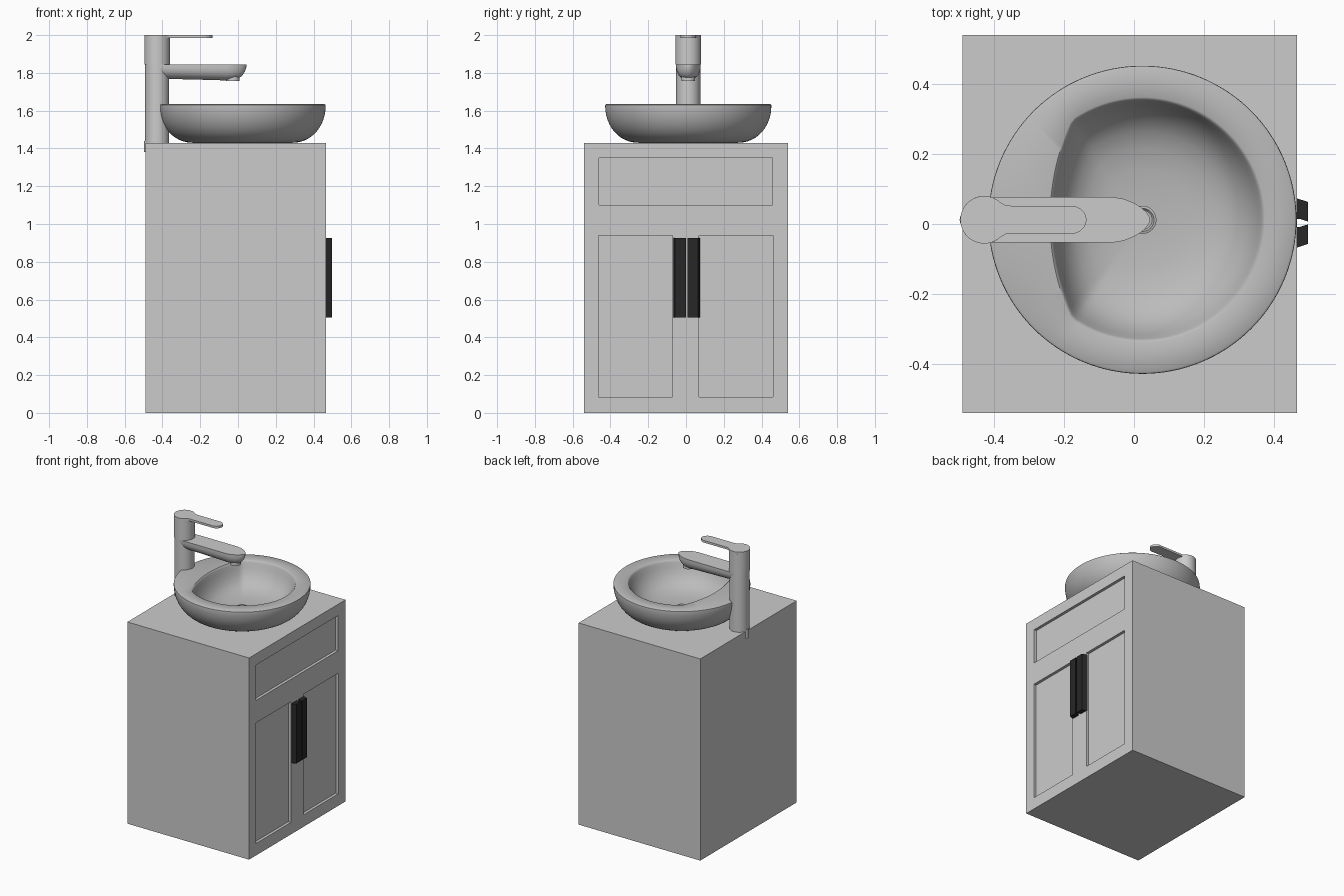
import bpy, bmesh, math
from math import sin, cos, pi, sqrt

if "Cube" in bpy.data.objects:
    bpy.data.objects.remove(bpy.data.objects["Cube"])


def material(name, v):
    m = bpy.data.materials.new(name)
    m.diffuse_color = (v, v, v, 1)
    m.use_nodes = True
    m.node_tree.nodes["Principled BSDF"].inputs["Base Color"].default_value = m.diffuse_color
    return m


def make(name, verts, faces, mat=None, smooth=False):
    me = bpy.data.meshes.new(name)
    me.from_pydata(verts, [], faces)
    bm = bmesh.new()
    bm.from_mesh(me)
    bmesh.ops.recalc_face_normals(bm, faces=bm.faces)
    bm.to_mesh(me)
    bm.free()
    ob = bpy.data.objects.new(name, me)
    bpy.context.collection.objects.link(ob)
    if mat:
        me.materials.append(mat)
    if smooth:
        bpy.ops.object.select_all(action='DESELECT')
        bpy.context.view_layer.objects.active = ob
        ob.select_set(True)
        bpy.ops.object.shade_smooth_by_angle(angle=math.radians(35))
    return ob


def loft(name, rings, mat=None, smooth=True):
    """Skin a list of equal-length closed rings and cap both ends."""
    n = len(rings[0])
    verts = [p for r in rings for p in r]
    faces = [(k * n + i, k * n + (i + 1) % n, (k + 1) * n + (i + 1) % n, (k + 1) * n + i)
             for k in range(len(rings) - 1) for i in range(n)]
    faces += [tuple(range(n)), tuple(range(len(verts) - n, len(verts)))]
    return make(name, verts, faces, mat, smooth)


def circle(x, y, r, z, n=48):
    return [(x + r * cos(2 * pi * i / n), y + r * sin(2 * pi * i / n), z) for i in range(n)]


def prism(name, outline, z0, z1, mat=None, smooth=False):
    return loft(name, [[(x, y, z) for x, y in outline] for z in (z0, z1)], mat, smooth)


# Cabinet blocks, each with a recessed panel in the +x face
XB, XF, DEPTH = -0.49, 0.465, 0.02


def panel_block(name, outer, inner):
    def rect(x, b):
        y0, y1, z0, z1 = b
        return [(x, y0, z0), (x, y1, z0), (x, y1, z1), (x, y0, z1)]
    return loft(name, [rect(XB, outer), rect(XF, outer), rect(XF, inner),
                       rect(XF - DEPTH, inner)], smooth=False)


panel_block("drawer_block", (-0.54, 0.54, 1.02, 1.43), (-0.46, 0.457, 1.10, 1.35))
panel_block("left_door_block", (-0.54, 0, 0, 1.02), (-0.463, -0.072, 0.085, 0.94))
panel_block("right_door_block", (0, 0.54, 0, 1.02), (0.07, 0.46, 0.085, 0.94))

# Door handles, a mirrored pair of wedge bars
black = material("handle_black", 0.02)
for s, side in ((1, "right"), (-1, "left")):
    sec = [(0.46, 0.072), (0.46, 0.011), (0.475, 0.011), (0.497, 0.004), (0.497, 0.06)]
    prism(side + "_handle", [(x, 0.003 + s * y) for x, y in sec], 0.505, 0.925, black)

# Basin: round outside, opening flattened by a wide arc on the tap side
CX, CY, N = 0.024, 0.012, 128
stone = material("basin_grey", 0.5)


def opening(a):
    c, R = 0.425, 0.689
    return min(0.35, c * cos(a) + sqrt(R * R - (c * sin(a)) ** 2))


outer = [(0.262, 1.43)]
for i in range(1, 13):
    t = i / 12 * pi / 2
    outer.append((0.262 + 0.178 * sin(t) ** 0.95, 1.43 + 0.195 * (1 - cos(t))))
outer += [(0.439, 1.631), (0.433, 1.635)]
rings = [circle(CX, CY, r, z, N) for r, z in outer]
inner = [(1.0, 1.635), (0.985, 1.632), (0.97, 1.622), (0.94, 1.592), (0.89, 1.556), (0.82, 1.522),
         (0.72, 1.494), (0.58, 1.473), (0.4, 1.461), (0.2, 1.456), (0.1, 1.455)]
for f, z in inner:
    rings.append([(CX + f * opening(a) * cos(a), CY + f * opening(a) * sin(a), z)
                  for a in (2 * pi * i / N for i in range(N))])
loft("basin", rings, stone)
loft("drain", [circle(CX, CY, r, z) for r, z in
               ((0.04, 1.45), (0.04, 1.462), (0.033, 1.464), (0.028, 1.458))], stone)

# Tap column with slightly wider head
TX = -0.428
loft("tap_column", [circle(TX, CY, 0.064, 1.40), circle(TX, CY, 0.064, 1.845)])
loft("tap_head", [circle(TX, CY, 0.068, 1.845), circle(TX, CY, 0.068, 1.985)])
loft("tap_inlet", [circle(-0.47, CY, 0.028, 1.38, 24), circle(-0.47, CY, 0.028, 1.44, 24)])

# Lever: disc on the head flaring into a rounded blade
half = [(TX + 0.068 * cos(a), 0.068 * sin(a)) for a in (pi - i * (pi - 0.85) / 16 for i in range(17))]
half += [(-0.367, 0.041), (-0.35, 0.04), (-0.17, 0.04), (-0.153, 0.032), (-0.14, 0.018), (-0.135, 0)]
lever = half + [(x, -y) for x, y in half[-2:0:-1]]
prism("tap_lever", [(x, CY + y) for x, y in lever], 1.985, 2.0)

# Spout: flat top, half-round belly, rounded tip
stations = [(TX, 0.064, 0.073), (-0.36, 0.065, 0.077), (-0.2, 0.065, 0.081), (-0.06, 0.065, 0.085),
            (-0.03, 0.06, 0.083), (0.0, 0.048, 0.075), (0.02, 0.036, 0.062),
            (0.036, 0.021, 0.04), (0.044, 0.008, 0.015)]
rings = []
for x, w, d in stations:
    rings.append([(x, CY + w * cos(t), 1.845 - d * sin(t) ** 0.8 if 0 < t < pi - 1e-6 else 1.845)
                  for t in (pi * i / 20 for i in range(21))])
loft("tap_spout", rings)
loft("tap_aerator", [circle(-0.028, CY, 0.036, 1.79, 32), circle(-0.028, CY, 0.036, 1.757, 32),
                     circle(-0.028, CY, 0.028, 1.757, 32), circle(-0.028, CY, 0.028, 1.765, 32)])
